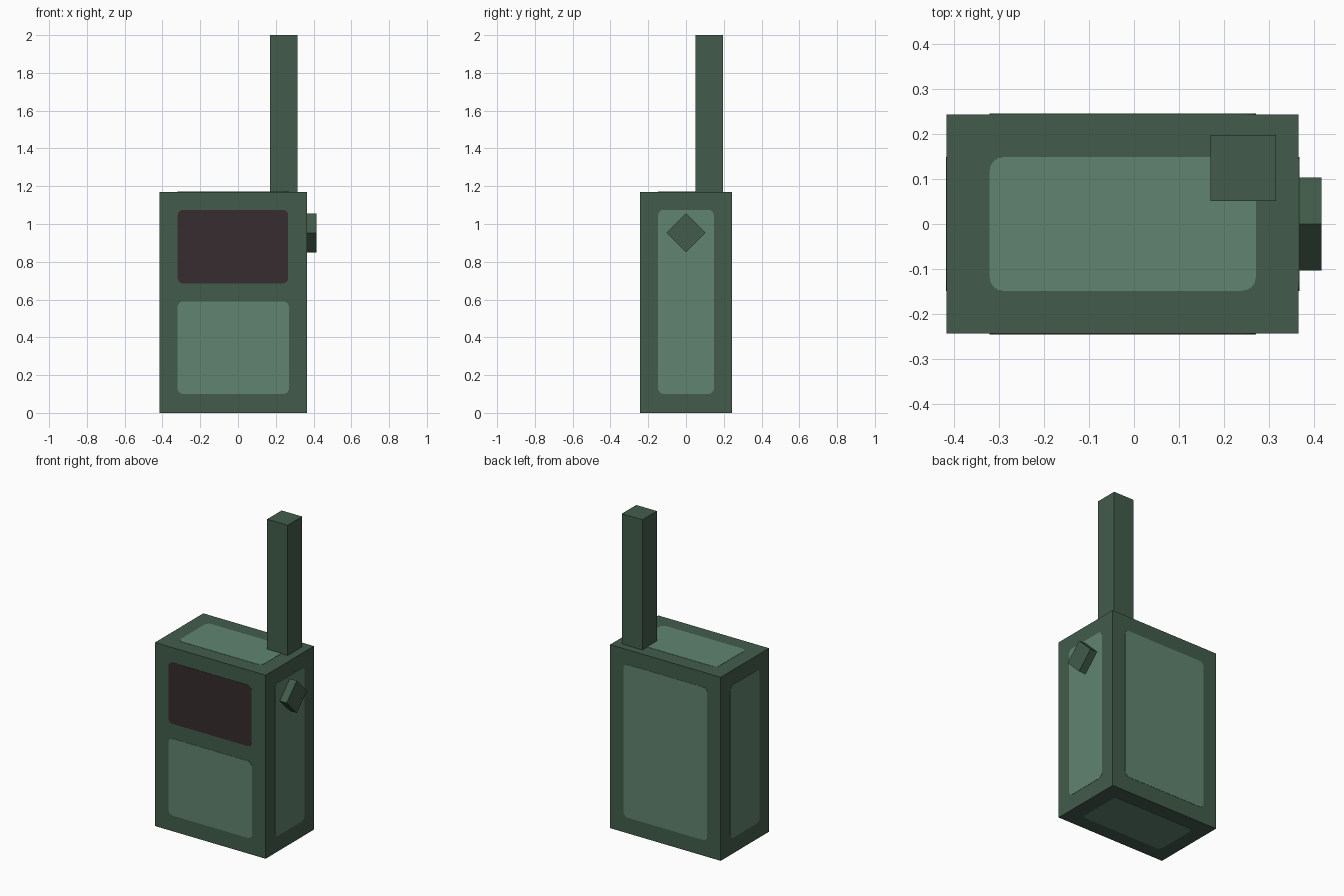
import bpy, bmesh, math
from mathutils import Matrix, Vector

if "Cube" in bpy.data.objects:
    bpy.data.objects.remove(bpy.data.objects["Cube"])


def material(name, rgb):
    m = bpy.data.materials.new(name)
    m.diffuse_color = (*rgb, 1)
    m.use_nodes = True
    m.node_tree.nodes["Principled BSDF"].inputs["Base Color"].default_value = m.diffuse_color
    return m


dark_green = material("dark_green", (0.0545, 0.107, 0.0704))
light_green = material("light_green", (0.117, 0.231, 0.162))
screen_black = material("screen_black", (0.0369, 0.0252, 0.0273))


def add_object(name, bm, mat):
    bmesh.ops.recalc_face_normals(bm, faces=bm.faces)
    mesh = bpy.data.meshes.new(name)
    bm.to_mesh(mesh)
    bm.free()
    mesh.materials.append(mat)
    obj = bpy.data.objects.new(name, mesh)
    bpy.context.collection.objects.link(obj)
    return obj


def box(name, lo, hi, mat, roll=0):
    """Box between two corners, optionally rolled about its own x axis."""
    lo, hi = Vector(lo), Vector(hi)
    bm = bmesh.new()
    bmesh.ops.create_cube(bm, size=1, matrix=Matrix.Translation((lo + hi) / 2)
                          @ Matrix.Rotation(roll, 4, 'X')
                          @ Matrix.Diagonal((*(hi - lo), 1)))
    return add_object(name, bm, mat)


def panel(name, origin, u_axis, v_axis, u_range, v_range, mat, r=0.03, depth=0.0015):
    """Thin rounded plate lying on the plane through origin spanned by two axes."""
    o, u, v = Vector(origin), Vector(u_axis), Vector(v_axis)
    n = u.cross(v)
    (u0, u1), (v0, v1) = u_range, v_range
    corners = [(u1 - r, v1 - r), (u0 + r, v1 - r), (u0 + r, v0 + r), (u1 - r, v0 + r)]
    bm = bmesh.new()
    verts = []
    for i, (cu, cv) in enumerate(corners):
        for k in range(5):
            a = math.radians(90 * i + 22.5 * k)
            verts.append(bm.verts.new(o + u * (cu + r * math.cos(a)) + v * (cv + r * math.sin(a))))
    face = bm.faces.new(verts)
    ext = bmesh.ops.extrude_face_region(bm, geom=[face], use_keep_orig=True)
    bmesh.ops.translate(bm, vec=n * depth,
                        verts=[g for g in ext["geom"] if isinstance(g, bmesh.types.BMVert)])
    return add_object(name, bm, mat)


X0, X1, Y, H = -0.415, 0.365, 0.243, 1.17

# Case, antenna and diamond-turned side knob
box("body", (X0, -Y, 0), (X1, Y, H), dark_green)
box("antenna", (0.17, 0.051, H), (0.315, 0.197, 2), dark_green)
k = 0.103 / math.sqrt(2)
box("side_knob", (X1, -k, 0.953 - k), (0.415, k, 0.953 + k), dark_green, math.radians(45))

# Front screen and lower panel
px, py, pz = (-0.32, 0.27), (-0.148, 0.148), (0.1, 1.075)
panel("screen", (0, -Y, 0), (1, 0, 0), (0, 0, 1), (-0.32, 0.266), (0.685, 1.075), screen_black)
panel("front_panel", (0, -Y, 0), (1, 0, 0), (0, 0, 1), px, (0.1, 0.59), light_green)

# Panels on the other faces
panel("back_panel", (0, Y, 0), (0, 0, 1), (1, 0, 0), pz, px, light_green)
panel("right_panel", (X1, 0, 0), (0, 1, 0), (0, 0, 1), py, pz, light_green)
panel("left_panel", (X0, 0, 0), (0, 0, 1), (0, 1, 0), pz, py, light_green)
panel("top_panel", (0, 0, H), (1, 0, 0), (0, 1, 0), px, py, light_green)
panel("bottom_panel", (0, 0, 0), (0, 1, 0), (1, 0, 0), py, px, light_green)
